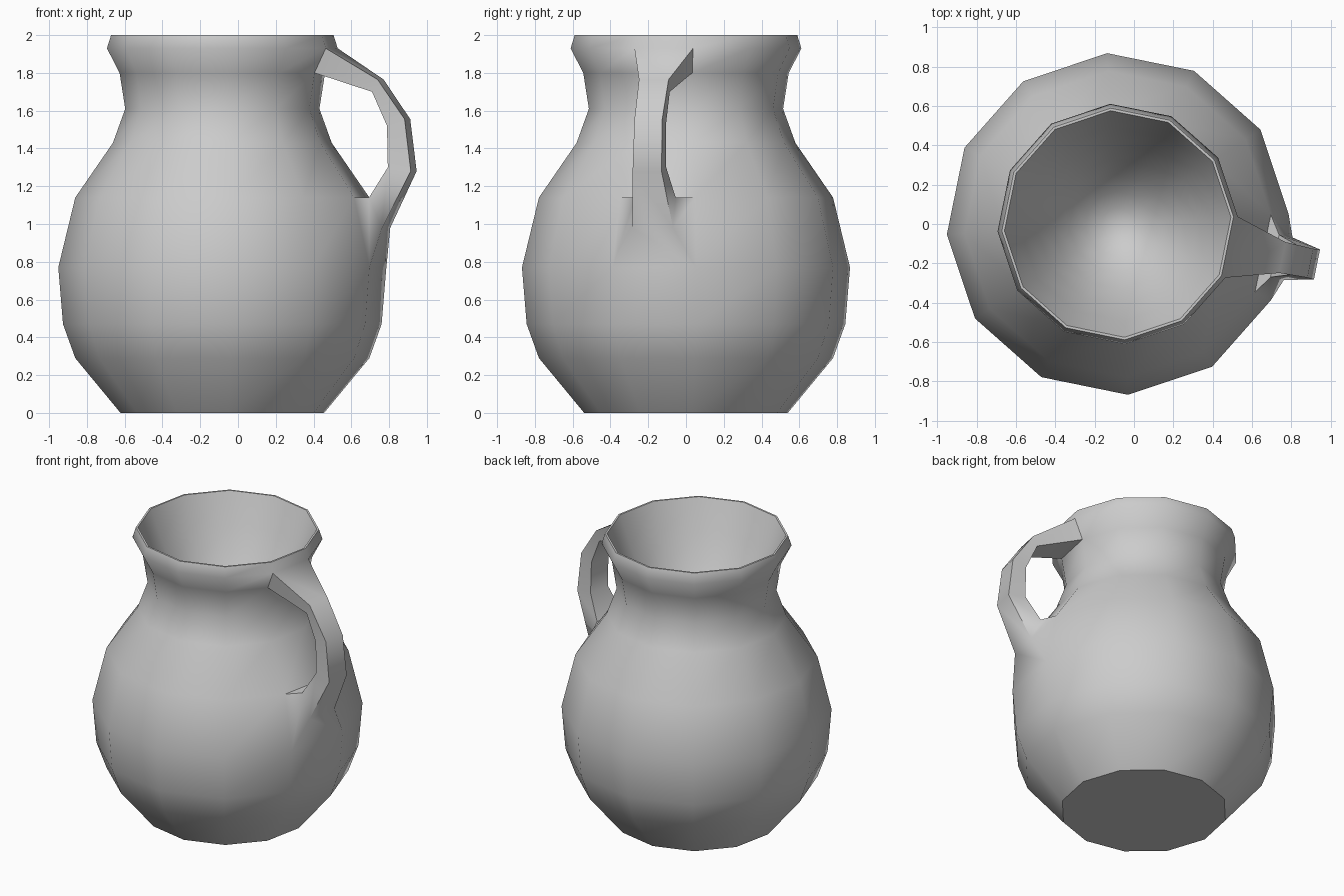
import bpy, bmesh, math

cube = bpy.data.objects.get("Cube")
if cube:
    bpy.data.objects.remove(cube, do_unlink=True)

SIDES = 12
CENTRE_X = -0.083
START = math.radians(-26.5)
AIM = START + math.pi / SIDES          # direction of the handle

# Outer wall (radius, height), foot to lip
OUTER = [(0.54, 0), (0.78, 0.29), (0.845, 0.47), (0.87, 0.77), (0.78, 1.14),
         (0.58, 1.43), (0.515, 1.61), (0.545, 1.80), (0.612, 1.93), (0.59, 2.0)]
LOW_PANEL, HIGH_PANEL = 3, 7           # wall bands that carry the handle
DEPTH, MOUTH = 0.8, 0.577              # rounded hollow

# Handle sections: outer (reach, height), inner (reach, height), half width
HANDLE = [((0.855, 1.765), (0.825, 1.70), 0.08),
          ((1.00, 1.555), (0.905, 1.52), 0.075),
          ((1.034, 1.28), (0.91, 1.30), 0.078),
          ((0.885, 0.98), (0.815, 1.14), 0.11)]

bm = bmesh.new()


def ring(radius, z):
    return [bm.verts.new((CENTRE_X + radius * math.cos(START + math.tau * i / SIDES),
                          radius * math.sin(START + math.tau * i / SIDES), z))
            for i in range(SIDES)]


def handle_vert(point, offset):
    reach, z = point
    return bm.verts.new((CENTRE_X + reach * math.cos(AIM) - offset * math.sin(AIM),
                         reach * math.sin(AIM) + offset * math.cos(AIM), z))


def bridge(a, b, skip=False):
    n = len(a)
    for i in range(1 if skip else 0, n):
        j = (i + 1) % n
        bm.faces.new((a[i], a[j], b[j], b[i]))


# Body wall, hollow and foot
hollow = []
for k in range(7):
    t = 1 - k / 7
    hollow.append((MOUTH * t, 2.0 - DEPTH * (1 - t * t)))
rings = [ring(r, z) for r, z in OUTER + hollow]
for k in range(len(rings) - 1):
    bridge(rings[k], rings[k + 1], k in (LOW_PANEL, HIGH_PANEL))
bm.faces.new(rings[0][::-1])
bottom = bm.verts.new((CENTRE_X, 0, 2.0 - DEPTH))
for i in range(SIDES):
    bm.faces.new((rings[-1][i], rings[-1][(i + 1) % SIDES], bottom))

# Handle grown from the two open wall panels
lower, upper = rings[HIGH_PANEL], rings[HIGH_PANEL + 1]
loops = [[upper[0], upper[1], lower[1], lower[0]]]
for out, inn, w in HANDLE:
    loops.append([handle_vert(out, -w), handle_vert(out, w),
                  handle_vert(inn, w), handle_vert(inn, -w)])
lower, upper = rings[LOW_PANEL], rings[LOW_PANEL + 1]
loops.append([lower[0], lower[1], upper[1], upper[0]])
for a, b in zip(loops, loops[1:]):
    bridge(a, b)

bmesh.ops.recalc_face_normals(bm, faces=bm.faces)
mesh = bpy.data.meshes.new("jug")
bm.to_mesh(mesh)
bm.free()

# Plain grey clay
clay = bpy.data.materials.new("grey_clay")
clay.use_nodes = True
grey = (0.6, 0.6, 0.6, 1)
clay.diffuse_color = grey
clay.node_tree.nodes["Principled BSDF"].inputs["Base Color"].default_value = grey
mesh.materials.append(clay)

jug = bpy.data.objects.new("jug", mesh)
bpy.context.collection.objects.link(jug)
bpy.ops.object.select_all(action='DESELECT')
jug.select_set(True)
bpy.context.view_layer.objects.active = jug
bpy.ops.object.shade_smooth_by_angle(angle=math.radians(48))
